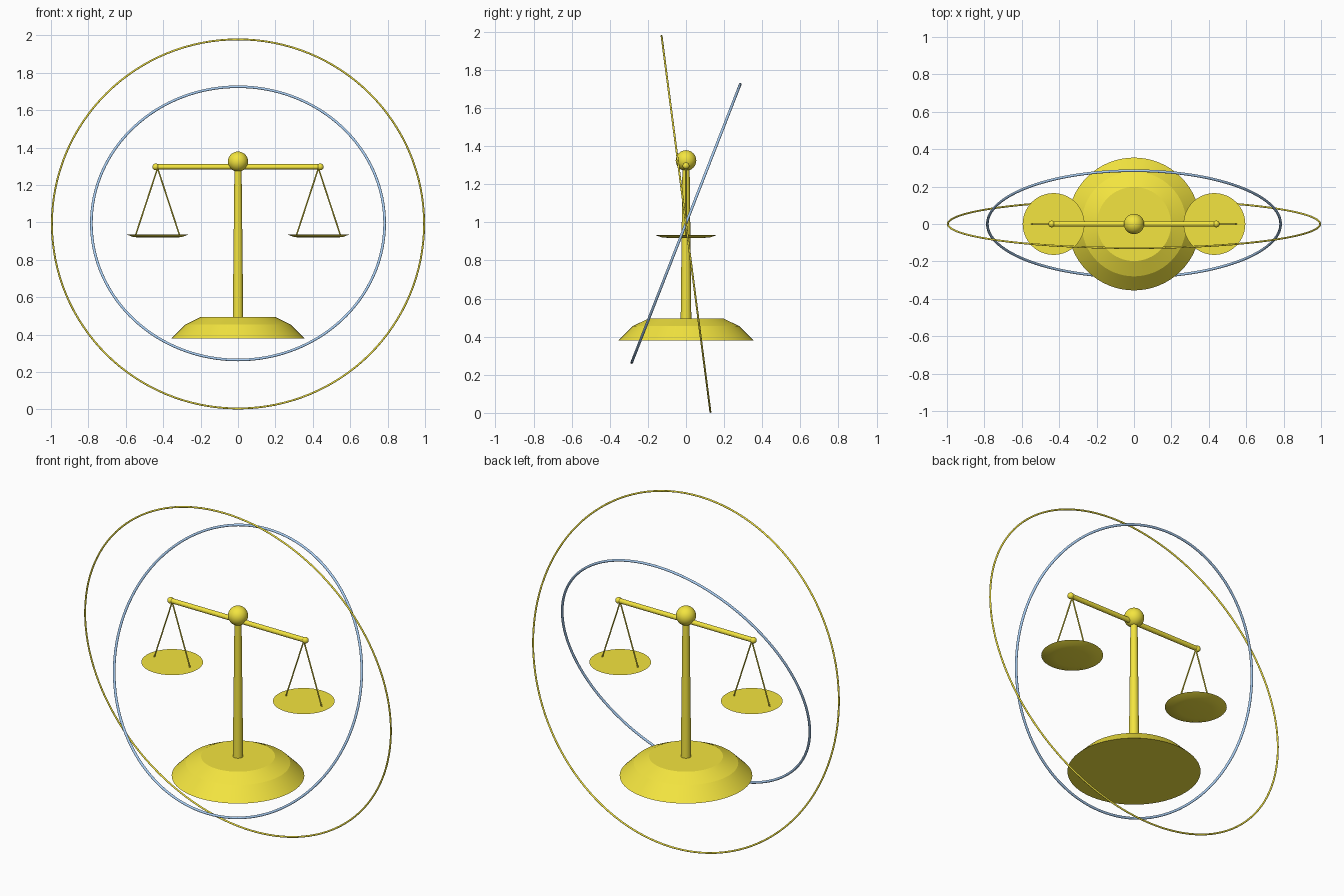
import bpy
from math import radians, sin, cos, pi
from mathutils import Vector

if "Cube" in bpy.data.objects:
    bpy.data.objects.remove(bpy.data.objects["Cube"])


def material(name, color):
    m = bpy.data.materials.new(name)
    m.diffuse_color = (*color, 1)
    m.use_nodes = True
    m.node_tree.nodes["Principled BSDF"].inputs["Base Color"].default_value = m.diffuse_color
    return m


gold = material("gold", (0.9, 0.78, 0.05))
blue = material("blue", (0.4, 0.62, 0.9))


def finish(name, mat=gold):
    ob = bpy.context.object
    ob.name = name
    ob.data.materials.append(mat)
    bpy.ops.object.shade_smooth_by_angle(angle=radians(20))
    return ob


def lathe(name, profile, x=0, n=64):
    """Closed solid of revolution from (radius, z) points, bottom to top."""
    verts = [(x + r * cos(2 * pi * i / n), r * sin(2 * pi * i / n), z)
             for r, z in profile for i in range(n)]
    faces = [(k * n + i, k * n + (i + 1) % n, (k + 1) * n + (i + 1) % n, (k + 1) * n + i)
             for k in range(len(profile) - 1) for i in range(n)]
    faces.append(tuple(reversed(range(n))))
    faces.append(tuple(range((len(profile) - 1) * n, len(profile) * n)))
    me = bpy.data.meshes.new(name)
    me.from_pydata(verts, [], faces)
    ob = bpy.data.objects.new(name, me)
    bpy.context.collection.objects.link(ob)
    bpy.ops.object.select_all(action='DESELECT')
    ob.select_set(True)
    bpy.context.view_layer.objects.active = ob
    return finish(name)


def rod(name, a, b, r, n=16):
    a, b = Vector(a), Vector(b)
    bpy.ops.mesh.primitive_cylinder_add(vertices=n, radius=r, depth=(b - a).length,
                                        location=(a + b) / 2)
    bpy.context.object.rotation_euler = (b - a).to_track_quat('Z', 'Y').to_euler()
    return finish(name)


def ball(name, loc, r):
    bpy.ops.mesh.primitive_uv_sphere_add(segments=32, ring_count=16, radius=r, location=loc)
    return finish(name)


def ring(name, R, r, z, tilt, mat):
    bpy.ops.mesh.primitive_torus_add(major_radius=R, minor_radius=r, major_segments=128,
                                     minor_segments=12, location=(0, 0, z),
                                     rotation=(radians(90 + tilt), 0, 0))
    return finish(name, mat)


# Tilted rings
ring("outer_ring", 0.995, 0.005, 0.992, 7.4, gold)
ring("inner_ring", 0.784, 0.007, 0.995, -21.3, blue)

# Stepped base and tapered column
lathe("base_lower", [(0.355, 0.38), (0.28, 0.455)])
lathe("base_upper", [(0.28, 0.455), (0.198, 0.495)])
lathe("column", [(0.028, 0.49), (0.019, 1.30)], n=32)

# Finial and beam
ball("finial", (0, 0, 1.325), 0.054)
rod("beam", (-0.44, 0, 1.297), (0.44, 0, 1.297), 0.014)

# Beam ends, hangers and pans on both sides
for side, s in (("left", -1), ("right", 1)):
    x = 0.43 * s
    ball(f"beam_end_{side}", (0.44 * s, 0, 1.297), 0.018)
    for tag, d in (("inner", -0.118), ("outer", 0.118)):
        rod(f"hanger_{side}_{tag}", (x, 0, 1.29), (x + d * s, 0, 0.93), 0.004, 8)
    lathe(f"pan_{side}", [(0.09, 0.918), (0.13, 0.922), (0.165, 0.935)], x)
